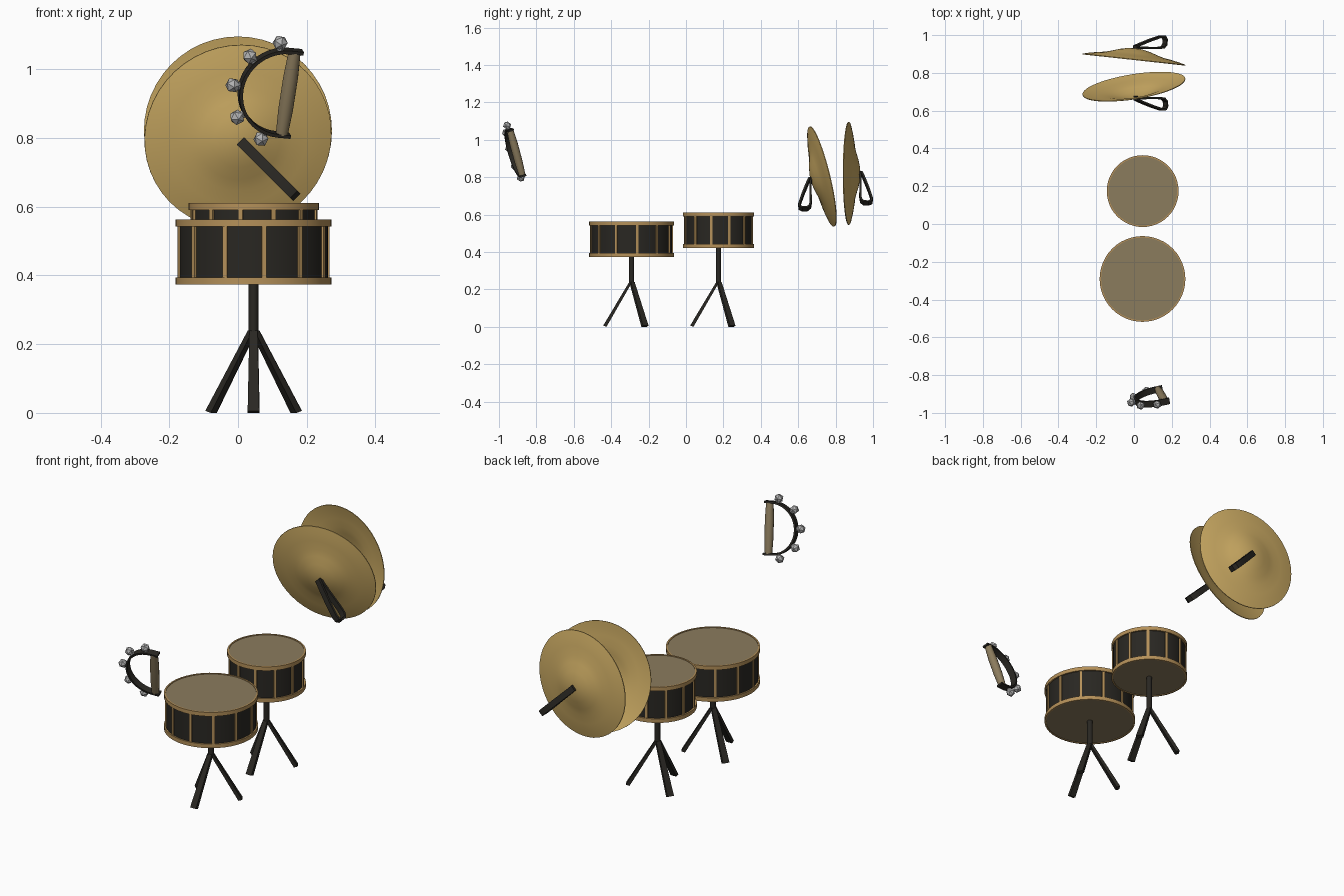
import bpy, bmesh
from math import sin, cos, pi, radians
from mathutils import Vector, Matrix

if "Cube" in bpy.data.objects:
    bpy.data.objects.remove(bpy.data.objects["Cube"])


def material(name, rgb):
    m = bpy.data.materials.new(name)
    m.diffuse_color = (*rgb, 1)
    m.use_nodes = True
    m.node_tree.nodes["Principled BSDF"].inputs["Base Color"].default_value = m.diffuse_color
    return m


BRASS = material("brass", (0.62, 0.42, 0.13))
WOOD = material("wood", (0.46, 0.28, 0.10))
HIDE = material("hide", (0.26, 0.20, 0.11))
BLACK = material("black", (0.022, 0.02, 0.016))
STEEL = material("steel", (0.45, 0.45, 0.45))


def finish(name, bm, mat, matrix=Matrix(), smooth=None):
    bmesh.ops.recalc_face_normals(bm, faces=bm.faces)
    me = bpy.data.meshes.new(name)
    bm.to_mesh(me)
    bm.free()
    ob = bpy.data.objects.new(name, me)
    bpy.context.collection.objects.link(ob)
    ob.matrix_world = matrix
    me.materials.append(mat)
    if smooth:
        bpy.ops.object.select_all(action='DESELECT')
        ob.select_set(True)
        bpy.context.view_layer.objects.active = ob
        bpy.ops.object.shade_smooth_by_angle(angle=radians(smooth))
    return ob


def lathe(name, profile, mat, matrix=Matrix(), segs=48, closed=False, smooth=35):
    bm = bmesh.new()
    vs = [bm.verts.new((r, 0, z)) for r, z in profile]
    pairs = list(zip(vs, vs[1:])) + ([(vs[-1], vs[0])] if closed else [])
    edges = [bm.edges.new(p) for p in pairs]
    bmesh.ops.spin(bm, geom=vs + edges, cent=(0, 0, 0), axis=(0, 0, 1),
                   angle=2 * pi, steps=segs)
    bmesh.ops.remove_doubles(bm, verts=bm.verts, dist=1e-5)
    return finish(name, bm, mat, matrix, smooth)


def frame(x, y, z, origin):
    m = Matrix((x, y, z)).transposed().to_4x4()
    m.translation = origin
    return m


def ribbon(name, path, width, thick, mat, matrix, closed=False):
    """Flat strap following a 2D path in local XY, its width along local Z."""
    bm = bmesh.new()
    pts = [Vector(p) for p in path]
    n = len(pts)
    rings = []
    for i, p in enumerate(pts):
        a = pts[i - 1] if closed or i else p
        b = pts[(i + 1) % n] if closed or i < n - 1 else p
        t = (b - a).normalized()
        o = Vector((-t.y, t.x)) * thick / 2
        rings.append([bm.verts.new((*(p + o * s), width / 2 * w))
                      for s, w in ((1, 1), (-1, 1), (-1, -1), (1, -1))])
    for i in range(n if closed else n - 1):
        r, q = rings[i], rings[(i + 1) % n]
        for k in range(4):
            bm.faces.new((r[k], r[k - 3], q[k - 3], q[k]))
    if not closed:
        bm.faces.new(rings[0])
        bm.faces.new(rings[-1])
    return finish(name, bm, mat, matrix, 35)


def drum(tag, x, y, z0, z1, r, stave_offset):
    at = Matrix.Translation((x, y, 0))
    h, rb = 0.021, r * 0.955
    lathe(tag + "_shell", [(rb, z0 + 0.01), (rb, z1 - 0.01)], BLACK, at)
    lathe(tag + "_heads", [(0, z0 + 0.003), (r - 0.006, z0 + 0.003),
          (r - 0.006, z1 - 0.003), (0, z1 - 0.003)][:2], HIDE, at)
    lathe(tag + "_top_head", [(0, z1 - 0.003), (r - 0.006, z1 - 0.003)], HIDE, at)
    for part, z in (("bottom_hoop", z0), ("top_hoop", z1 - h)):
        lathe(f"{tag}_{part}", [(r - 0.008, z), (r, z), (r, z + h), (r - 0.008, z + h)],
              WOOD, at, closed=True)
    # upright staves around the shell
    bm = bmesh.new()
    for k in range(12):
        m = at @ Matrix.Rotation(radians(stave_offset + 30 * k), 4, 'Z') \
            @ Matrix.Translation((rb + 0.001, 0, (z0 + z1) / 2)) \
            @ Matrix.Diagonal((0.010, 0.013, z1 - z0 - 0.03, 1))
        bmesh.ops.create_cube(bm, size=1, matrix=m)
    finish(tag + "_staves", bm, WOOD)
    # tripod stand
    lathe(tag + "_pole", [(0, 0.225), (0.014, 0.225), (0.014, z0 + 0.003),
          (0, z0 + 0.003)], BLACK, at, segs=12)
    bm = bmesh.new()
    for k in range(3):
        turn = at @ Matrix.Rotation(radians(-90 + 120 * k), 4, 'Z')
        top = [bm.verts.new(turn @ Vector(p)) for p in
               ((-0.004, -0.012, 0.24), (0.012, -0.012, 0.24),
                (0.012, 0.012, 0.24), (-0.004, 0.012, 0.24))]
        low = [bm.verts.new(turn @ Vector(p)) for p in
               ((0.134, -0.017, 0.0), (0.152, -0.017, 0.006),
                (0.152, 0.017, 0.006), (0.134, 0.017, 0.0))]
        bm.faces.new(top)
        bm.faces.new(low)
        for i in range(4):
            bm.faces.new((top[i], top[i - 1], low[i - 1], low[i]))
    finish(tag + "_legs", bm, BLACK)


drum("large_drum", 0.045, -0.291, 0.373, 0.563, 0.227, 8)
drum("small_drum", 0.046, 0.174, 0.421, 0.611, 0.19, -12)


# cymbals: domed plate plus a teardrop hand strap
PLATE = [(0.275, 0), (0.24, 0.009), (0.2, 0.017), (0.155, 0.024), (0.12, 0.034),
         (0.08, 0.047), (0.04, 0.056), (0, 0.059)]
PLATE += [(r, z - 0.004) for r, z in reversed(PLATE)]
STRAP = [(0, -0.004), (0.03, 0.002), (0.17, 0.0), (0.205, 0.004), (0.222, 0.018),
         (0.224, 0.044), (0.214, 0.060), (0.195, 0.062), (0.12, 0.044), (0.03, 0.018), (0, 0.008)]


def cymbal(tag, centre, normal, side):
    n = Vector(normal).normalized()
    m = n.to_track_quat('Z', 'Y').to_matrix().to_4x4()
    m.translation = centre
    lathe(tag + "_plate", PLATE, BRASS, m, closed=True)
    d = Vector((1, 0, -1)).normalized()
    out = Vector((0, side, 0))
    apex = Vector(centre) + n * 0.06
    ribbon(tag + "_strap", STRAP, 0.03, 0.011, BLACK,
           frame(d, out, d.cross(out), apex), closed=True)


cymbal("rear_cymbal", (0, 0.872, 0.82), (0.108, 0.99, 0.0), 1)
cymbal("front_cymbal", (0, 0.725, 0.803), (0.153, -0.96, -0.235), -1)


# hand jingle: D-shaped band, grip and bells, in a tilted plane
v = Vector((0.155, -0.27, 1)).normalized()
n = Vector((0.19, -1, -0.3)).normalized()
u = v.cross(n).normalized()
if u.x > 0:
    u = -u
F = frame(u, v, u.cross(v), Vector((0.146, -0.908, 0.93)))
R, C = 0.127, 0.015
arc = [(C + R * sin(pi * i / 20), R * cos(pi * i / 20)) for i in range(21)]
ribbon("jingle_band", [(-0.024, R)] + arc + [(-0.024, -R)], 0.034, 0.01, BLACK, F)
lathe("jingle_grip", [(0, -0.125), (0.018, -0.125), (0.022, -0.05), (0.022, 0.05),
      (0.018, 0.125), (0, 0.125)], HIDE, F @ Matrix.Rotation(-pi / 2, 4, 'X'), segs=12)
bm = bmesh.new()
for a in (12, 49, 87, 125, 163):
    a = radians(a)
    place = F @ Matrix.Translation((C + 0.152 * sin(a), 0.152 * cos(a), 0)) \
        @ Matrix.Rotation(-a, 4, 'Z')
    bmesh.ops.create_icosphere(bm, subdivisions=1, radius=0.023, matrix=place)
    stem = place @ Matrix.Translation((0, -0.018, 0)) @ Matrix.Rotation(pi / 2, 4, 'X')
    bmesh.ops.create_cone(bm, segments=8, radius1=0.012, radius2=0.012, depth=0.012,
                          cap_ends=True, matrix=stem)
finish("jingle_bells", bm, STEEL)
